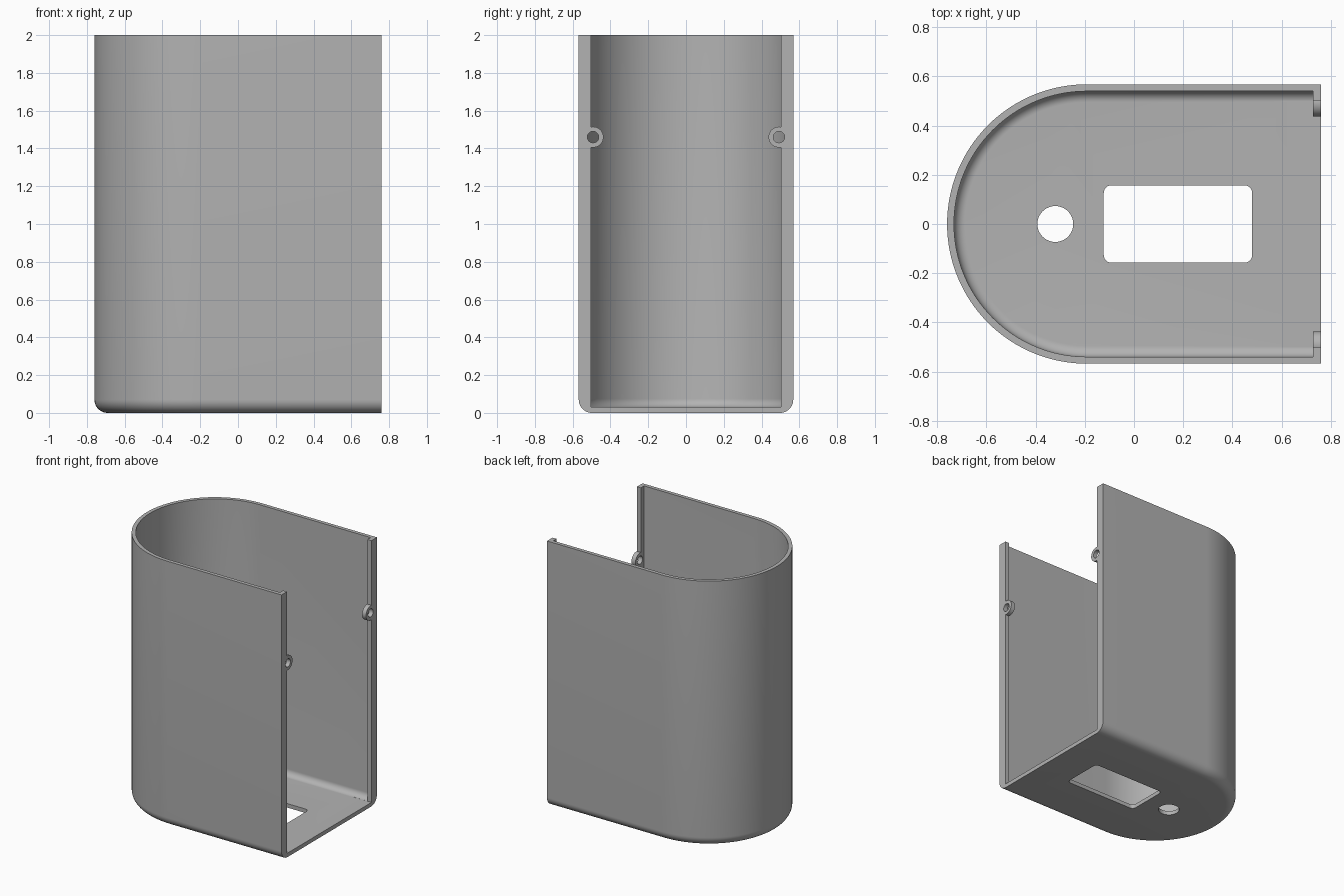
import bpy, bmesh, math

if "Cube" in bpy.data.objects:
    bpy.data.objects.remove(bpy.data.objects["Cube"])

END_X, HALF_W, HEIGHT = 0.76, 0.568, 2.0
ARC_X = -END_X + HALF_W          # centre of the rounded end
WALL, FLOOR, LIP_X, LIP_Y = 0.028, 0.03, 0.727, 0.502

grey = bpy.data.materials.new("plain grey")
grey.diffuse_color = (0.45, 0.45, 0.45, 1)
grey.use_nodes = True
grey.node_tree.nodes["Principled BSDF"].inputs["Base Color"].default_value = grey.diffuse_color


def make_object(name, bm):
    bmesh.ops.recalc_face_normals(bm, faces=bm.faces)
    mesh = bpy.data.meshes.new(name)
    bm.to_mesh(mesh)
    bm.free()
    mesh.materials.append(grey)
    obj = bpy.data.objects.new(name, mesh)
    bpy.context.collection.objects.link(obj)
    return obj


def loft(name, rings):
    """Solid through matching closed rings, capped at both ends."""
    bm = bmesh.new()
    loops = [[bm.verts.new(p) for p in ring] for ring in rings]
    n = len(loops[0])
    for a, b in zip(loops, loops[1:]):
        for i in range(n):
            j = (i + 1) % n
            bm.faces.new((a[i], a[j], b[j], b[i]))
    bm.faces.new(loops[0][::-1])
    bm.faces.new(loops[-1])
    return make_object(name, bm)


def u_ring(radius, end_x, z, steps=64):
    """D-shaped outline: half circle with two straight sides."""
    pts = [(end_x, radius, z)]
    for i in range(steps + 1):
        a = math.pi / 2 + math.pi * i / steps
        pts.append((ARC_X + radius * math.cos(a), radius * math.sin(a), z))
    return pts + [(end_x, -radius, z)]


def u_solid(name, radius, end_x, z0, z1, fillet, steps=10):
    """D-shaped block with a rounded bottom edge."""
    rings = []
    for i in range(steps + 1):
        a = math.pi / 2 * i / steps
        rings.append(u_ring(radius - fillet * (1 - math.sin(a)), end_x,
                            z0 + fillet * (1 - math.cos(a))))
    return loft(name, rings + [u_ring(radius, end_x, z1)])


def rounded_block(name, x0, x1, y0, y1, z0, z1, r, steps=6):
    """Upright block with rounded vertical corners."""
    corners = [(x1 - r, y1 - r), (x0 + r, y1 - r), (x0 + r, y0 + r), (x1 - r, y0 + r)]
    flat = []
    for k, (cx, cy) in enumerate(corners):
        for i in range(steps + 1):
            a = math.pi / 2 * (k + i / steps)
            flat.append((cx + r * math.cos(a), cy + r * math.sin(a)))
    return loft(name, [[(x, y, z) for x, y in flat] for z in (z0, z1)])


def rod(name, centre, radius, length, axis, steps=40):
    """Cylinder along x or z."""
    rings = []
    for s in (-length / 2, length / 2):
        ring = []
        for i in range(steps):
            a = 2 * math.pi * i / steps
            u, v = radius * math.cos(a), radius * math.sin(a)
            off = (s, u, v) if axis == "x" else (u, v, s)
            ring.append([c + o for c, o in zip(centre, off)])
        rings.append(ring)
    return loft(name, rings)


def combine(target, tool, operation):
    mod = target.modifiers.new("cut", "BOOLEAN")
    mod.operation, mod.solver, mod.object = operation, "EXACT", tool
    bpy.context.view_layer.objects.active = target
    bpy.ops.object.modifier_apply(modifier=mod.name)
    bpy.data.objects.remove(tool)


# Shell hollowed out, leaving thicker lips beside the open end
shell = u_solid("open_case", HALF_W, END_X, 0, HEIGHT, 0.07)
combine(shell, u_solid("cavity", HALF_W - WALL, LIP_X, FLOOR, 2.2, 0.045), "DIFFERENCE")
combine(shell, loft("opening", [[(x, -LIP_Y, FLOOR), (x, LIP_Y, FLOOR),
                                 (x, LIP_Y, 2.2), (x, -LIP_Y, 2.2)]
                                for x in (0.6, 0.9)]), "DIFFERENCE")

# Screw ears on both lips
for side in (-1, 1):
    centre = ((LIP_X + END_X) / 2, side * 0.492, 1.46)
    combine(shell, rod("screw_ear", centre, 0.055, END_X - LIP_X, "x"), "UNION")
    combine(shell, rod("screw_hole", centre, 0.03, 0.1, "x"), "DIFFERENCE")

# Floor openings
combine(shell, rod("round_hole", (-0.32, 0, 0), 0.073, 0.3, "z"), "DIFFERENCE")
combine(shell, rounded_block("window", -0.123, 0.48, -0.157, 0.157, -0.2, 0.2, 0.03),
        "DIFFERENCE")

bpy.ops.object.select_all(action="DESELECT")
shell.select_set(True)
bpy.context.view_layer.objects.active = shell
bpy.ops.object.shade_smooth_by_angle(angle=math.radians(30))
